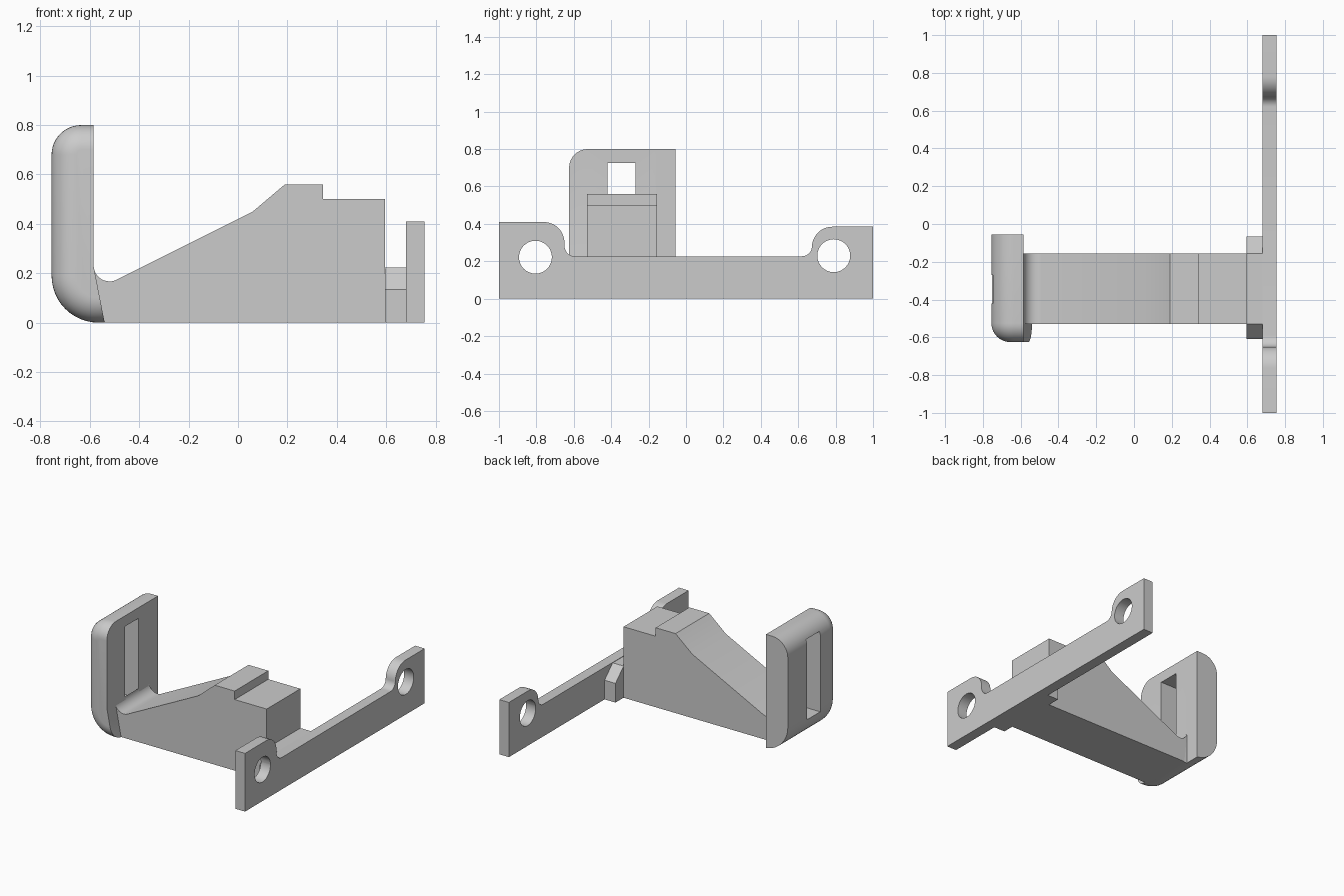
import bpy, bmesh
from math import sin, cos, radians

cube = bpy.data.objects.get("Cube")
if cube:
    bpy.data.objects.remove(cube, do_unlink=True)

grey = bpy.data.materials.new("light grey")
grey.use_nodes = True
grey.diffuse_color = (0.6, 0.6, 0.6, 1)
grey.node_tree.nodes["Principled BSDF"].inputs["Base Color"].default_value = (0.6, 0.6, 0.6, 1)


def arc(cx, cy, r, start, end, steps=12):
    angles = [radians(start + (end - start) * i / steps) for i in range(steps + 1)]
    return [(cx + r * cos(a), cy + r * sin(a)) for a in angles]


def loft(name, rings):
    """Skin a list of equal-length rings and cap both ends."""
    bm = bmesh.new()
    loops = [[bm.verts.new(p) for p in ring] for ring in rings]
    for a, b in zip(loops, loops[1:]):
        for i in range(len(a)):
            j = (i + 1) % len(a)
            bm.faces.new((a[i], a[j], b[j], b[i]))
    bm.faces.new(loops[0])
    bm.faces.new(loops[-1])
    bmesh.ops.remove_doubles(bm, verts=bm.verts, dist=0.0001)
    bmesh.ops.recalc_face_normals(bm, faces=bm.faces)
    mesh = bpy.data.meshes.new(name)
    bm.to_mesh(mesh)
    bm.free()
    mesh.materials.append(grey)
    obj = bpy.data.objects.new(name, mesh)
    bpy.context.collection.objects.link(obj)
    return obj


def along_x(name, profile, x0, x1):
    return loft(name, [[(x, y, z) for y, z in profile] for x in (x0, x1)])


def along_y(name, profile, y0, y1):
    return loft(name, [[(x, y, z) for x, z in profile] for y in (y0, y1)])


def select(obj):
    bpy.ops.object.select_all(action="DESELECT")
    obj.select_set(True)
    bpy.context.view_layer.objects.active = obj


def cut(obj, cutter):
    cutter.hide_render = True
    mod = obj.modifiers.new("cut", "BOOLEAN")
    mod.operation = "DIFFERENCE"
    mod.solver = "EXACT"
    mod.object = cutter
    select(obj)
    bpy.ops.object.modifier_apply(modifier=mod.name)
    bpy.data.objects.remove(cutter, do_unlink=True)


# Mounting plate with a rounded ear and a screw hole at each end
plate_profile = [(-1, 0), (-1, 0.41)]
plate_profile += arc(-0.76, 0.30, 0.11, 90, 0)
plate_profile += arc(-0.59, 0.285, 0.06, 180, 270)
plate_profile += arc(0.62, 0.28, 0.053, 270, 360)
plate_profile += arc(0.783, 0.275, 0.11, 180, 90)
plate_profile += [(1, 0.385), (1, 0)]
plate = along_x("mounting_plate", plate_profile, 0.68, 0.755)
for y, z in ((-0.805, 0.222), (0.79, 0.23)):
    cut(plate, along_x("hole_cutter", arc(y, z, 0.088, 0, 348.75, 31), 0.6, 0.9))

# Chamfered block joining the arm to the plate
block = along_x("joining_block", [(-0.61, 0), (-0.61, 0.135), (-0.53, 0.223),
                                  (-0.155, 0.223), (-0.065, 0.135), (-0.065, 0)], 0.595, 0.685)

# Sloping arm with a raised step
arm_profile = [(-0.56, 0)] + arc(-0.52, 0.232, 0.065, 180, 297)
arm_profile += [(0.06, 0.45), (0.19, 0.56), (0.345, 0.56), (0.345, 0.5), (0.595, 0.5), (0.595, 0)]
arm = along_y("sloping_arm", arm_profile, -0.53, -0.155)

# End panel: rounded on its outer side and its front end, flared at the foot
INNER, FILLET = -0.585, 0.1


def panel_ring(y, inset, flare):
    x0, z0, z1 = -0.755 + inset, inset, 0.8 - inset
    top, low = 0.12 - inset, 0.19 - inset

    def limit(z):
        return INNER + flare * 0.045 * max(0, 1 - z / 0.23)

    points = arc(x0 + top, z1 - top, top, 90, 180)
    points += arc(x0 + low, z0 + low, low, 180, 270)
    points = [(min(x, limit(z)), z) for x, z in points]
    points += [(limit(z0), z0), (INNER, 0.23), (INNER, z1)]
    return [(x, y, z) for x, z in points]


rings = [panel_ring(-0.055, 0, 0), panel_ring(-0.16, 0, 0), panel_ring(-0.162, 0, 1)]
for i in range(11):
    a = radians(9 * i)
    rings.append(panel_ring(-0.525 - FILLET * sin(a), FILLET * (1 - cos(a)), 1))
panel = loft("end_panel", rings)
slot = [(-0.42, 0.16), (-0.42, 0.725), (-0.27, 0.725), (-0.27, 0.16)]
cut(panel, along_x("slot_cutter", slot, -0.9, -0.5))

# Smooth the curves, keep the edges sharp
for obj in (plate, block, arm, panel):
    select(obj)
    bpy.ops.object.shade_smooth_by_angle(angle=radians(25))
